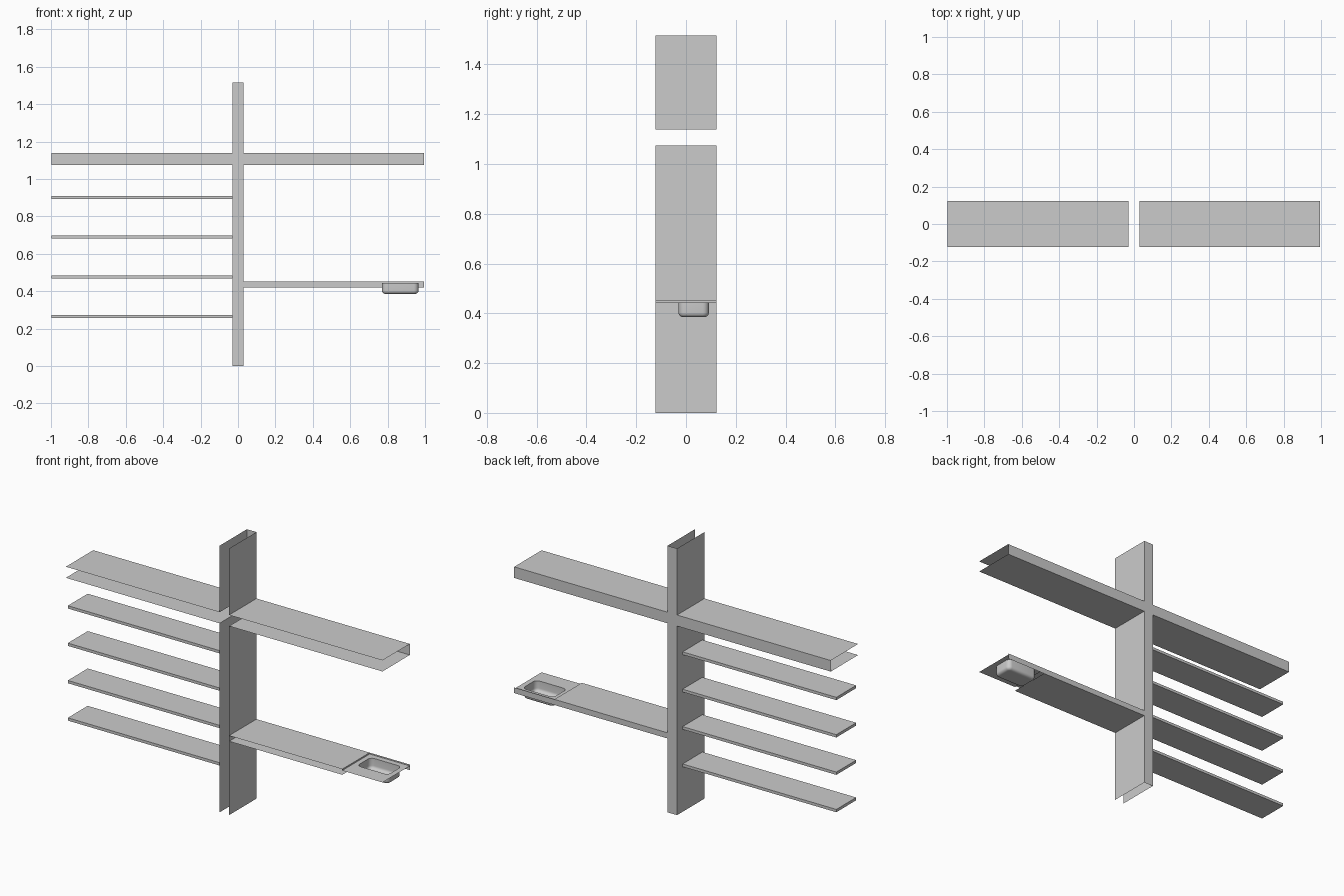
import bpy, bmesh, math

if "Cube" in bpy.data.objects:
    bpy.data.objects.remove(bpy.data.objects["Cube"])

YF, YB = -0.123, 0.123      # front and back planes
W = 0.03                    # half width of the upright
X0, X1 = -0.997, 0.995
ZL, ZH, TOP = 1.075, 1.138, 1.516


def make(name, verts, faces, smooth=False):
    me = bpy.data.meshes.new(name)
    me.from_pydata(verts, [], faces)
    ob = bpy.data.objects.new(name, me)
    bpy.context.collection.objects.link(ob)
    if smooth:
        bpy.context.view_layer.objects.active = ob
        ob.select_set(True)
        bpy.ops.object.shade_smooth_by_angle(angle=math.radians(35))
        ob.select_set(False)
    return ob


def sheet(name, a, b):
    """Flat rectangle between two corners sharing one coordinate."""
    k = [i for i in range(3) if a[i] == b[i]][0]
    u, v = [i for i in range(3) if i != k]
    vs = []
    for p, q in ((a, a), (b, a), (b, b), (a, b)):
        c = list(a)
        c[u], c[v] = p[u], q[v]
        vs.append(c)
    return make(name, vs, [(0, 1, 2, 3)])


def box(name, lo, hi):
    bm = bmesh.new()
    bmesh.ops.create_cube(bm, size=1)
    for v in bm.verts:
        v.co = [(lo[i] + hi[i]) / 2 + v.co[i] * (hi[i] - lo[i]) for i in range(3)]
    me = bpy.data.meshes.new(name)
    bm.to_mesh(me)
    bm.free()
    bpy.context.collection.objects.link(bpy.data.objects.new(name, me))


# upright: open-front channel, interrupted where the crossbar passes through
sheet("upright_back", (-W, YB, 0), (W, YB, TOP))
for side, x in (("left", -W), ("right", W)):
    sheet(f"upright_{side}_lower", (x, YF, 0), (x, YB, ZL))
    sheet(f"upright_{side}_upper", (x, YF, ZH), (x, YB, TOP))

# crossbar: open-front channel on both sides of the upright
for side, a, b in (("left", X0, -W), ("right", W, X1)):
    sheet(f"crossbar_{side}_back", (a, YB, ZL), (b, YB, ZH))
    sheet(f"crossbar_{side}_bottom", (a, YF, ZL), (b, YB, ZL))
    sheet(f"crossbar_{side}_top", (a, YF, ZH), (b, YB, ZH))

# four thin shelves on the left
for i in range(4):
    z = 0.256 + i * 0.2125
    box(f"shelf_{i + 1}", (X0, -0.105, z), (-W, 0.073, z + 0.016))

# ledge on the right: shallow open-front channel with a long back rail
XS, LZ, LT, SZ = 0.742, 0.42, 0.452, 0.444
sheet("ledge_back", (W, YB, LZ), (X1, YB, LT))
sheet("ledge_top", (W, YF, LT), (XS, YB, LT))
sheet("ledge_bottom", (W, YF, LZ), (XS, YB, LZ))

# basin with rounded corners, set into the end of the ledge
BX0, BX1, BY0, BY1, BZ, R, N = 0.77, 0.965, -0.03, 0.092, 0.385, 0.025, 6


def ring(inset, z):
    r = R - inset
    pts = []
    for k, (cx, cy) in enumerate(((BX1 - R, BY1 - R), (BX0 + R, BY1 - R),
                                  (BX0 + R, BY0 + R), (BX1 - R, BY0 + R))):
        for j in range(N + 1):
            t = math.radians(90 * (k + j / N))
            pts.append((cx + r * math.cos(t), cy + r * math.sin(t), z))
    return pts


F = 0.018
profile = [(0, SZ)] + [(F * (1 - math.cos(t)), BZ + F * (1 - math.sin(t)))
                       for t in (math.radians(18 * s) for s in range(6))]
M = 4 * (N + 1)
verts, faces = [], []
for inset, z in profile:
    verts += ring(inset, z)
for s in range(len(profile) - 1):
    for i in range(M):
        j = (i + 1) % M
        faces.append((s * M + i, (s + 1) * M + i, (s + 1) * M + j, s * M + j))
faces.append(tuple(range((len(profile) - 1) * M, len(profile) * M)))
make("basin", verts, faces, True)

# flat surround sheet with the basin opening
verts = ring(0, SZ) + [(X1, YB, SZ), (XS, YB, SZ), (XS, YF, SZ), (X1, YF, SZ)]
faces = []
for k in range(4):
    s = k * (N + 1)
    for j in range(N):
        faces.append((M + k, s + j + 1, s + j))
    faces.append((M + k, M + (k + 1) % 4, (s + N + 1) % M, s + N))
make("basin_surround", verts, faces)
# step between ledge top and surround
sheet("ledge_step", (XS, YF, SZ), (XS, YB, LT))
